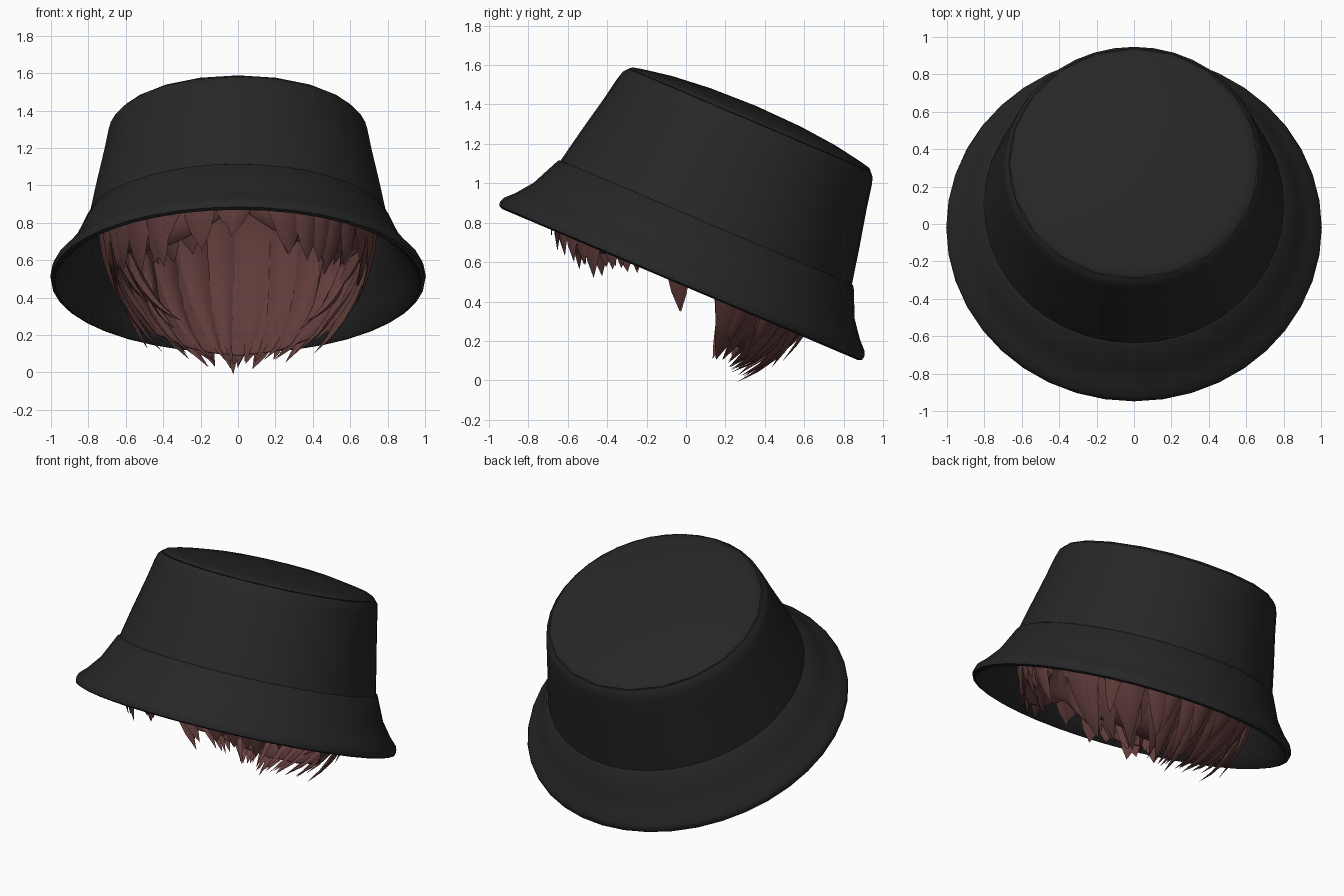
import bpy, bmesh, math, random
from mathutils import Vector

random.seed(4)
if "Cube" in bpy.data.objects:
    bpy.data.objects.remove(bpy.data.objects["Cube"])


def material(name, rgb):
    m = bpy.data.materials.new(name)
    m.use_nodes = True
    m.diffuse_color = (*rgb, 1)
    m.node_tree.nodes["Principled BSDF"].inputs["Base Color"].default_value = (*rgb, 1)
    return m


black = material("black cloth", (0.02, 0.02, 0.02))
brown = material("brown hair", (0.118, 0.046, 0.043))


def finish(bm, name, mat, angle):
    bmesh.ops.recalc_face_normals(bm, faces=bm.faces)
    me = bpy.data.meshes.new(name)
    bm.to_mesh(me)
    bm.free()
    me.materials.append(mat)
    ob = bpy.data.objects.new(name, me)
    bpy.context.collection.objects.link(ob)
    bpy.ops.object.select_all(action='DESELECT')
    ob.select_set(True)
    bpy.context.view_layer.objects.active = ob
    bpy.ops.object.shade_smooth_by_angle(angle=math.radians(angle))
    return ob


def lathe(name, profile, sides):
    """Spin a closed (radius, height) outline, then tip it backwards like a worn hat."""
    bm = bmesh.new()
    verts = [bm.verts.new((r, 0, h)) for r, h in profile]
    edges = [bm.edges.new((a, b)) for a, b in zip(verts, verts[1:] + verts[:1])]
    bmesh.ops.spin(bm, geom=verts + edges, cent=(0, 0, 0), axis=(0, 0, 1),
                   angle=math.tau, steps=sides, use_merge=True)
    bmesh.ops.remove_doubles(bm, verts=bm.verts, dist=0.0005)
    bmesh.ops.dissolve_degenerate(bm, edges=bm.edges, dist=0.0001)
    ob = finish(bm, name, black, 42)
    ob.rotation_euler.x = math.radians(-23)
    ob.location = (0, -0.023, 0.505)


# Hat: tapering crown stitched to a flared brim, and a slightly domed top panel
lathe("hat_body", [(0.645, 0.875), (0.668, 0.885), (0.688, 0.862), (0.7, 0.82), (0.723, 0.7),
                   (0.767, 0.5), (0.803, 0.322), (0.815, 0.316), (0.885, 0.165), (0.95, 0.08),
                   (0.995, 0.035), (1.004, 0.01), (1.0, -0.012), (0.98, -0.02), (0.96, -0.008),
                   (0.92, 0.05), (0.855, 0.145), (0.782, 0.3), (0.737, 0.5), (0.67, 0.82)], 40)
lathe("hat_top", [(0, 0.965), (0.25, 0.957), (0.45, 0.938), (0.6, 0.912), (0.652, 0.9),
                  (0.666, 0.888), (0.65, 0.872), (0.4, 0.905), (0, 0.935)], 20)


# Hair is laid over an egg-shaped head; turn 0 is the back, 180 the front
def head(turn, drop, scale=1.0):
    a, t = math.radians(turn), math.radians(drop)
    depth = 0.67 if drop < 90 else 0.78
    return Vector((0.72 * scale * math.sin(t) * math.sin(a),
                   0.03 + 0.7 * scale * math.sin(t) * math.cos(a),
                   0.78 + depth * scale * math.cos(t)))


HEM = [(0, 163), (35, 159), (68, 147), (78, 116), (88, 112), (97, 124), (106, 107),
       (130, 110), (150, 106), (165, 100), (180, 90)]


def hem(turn):
    """How far down the hair reaches at this turn around the head."""
    turn = abs((turn + 180) % 360 - 180)
    for (a, p), (b, q) in zip(HEM, HEM[1:]):
        if turn <= b:
            return p + (q - p) * (turn - a) / (b - a)


# Thin scalp layer beneath the locks
bm = bmesh.new()
rows, cols = 12, 48
grid = []
for j in range(cols):
    turn = 360 * j / cols
    end = hem(turn) - 9
    grid.append([bm.verts.new(head(turn, end * i / rows, 0.99)) for i in range(rows + 1)])
for j in range(cols):
    p, q = grid[j], grid[(j + 1) % cols]
    for i in range(rows):
        bm.faces.new((p[i], p[i + 1], q[i + 1], q[i]))
bmesh.ops.remove_doubles(bm, verts=bm.verts, dist=0.0005)
scalp = finish(bm, "hair_base", brown, 60)
thick = scalp.modifiers.new("thickness", 'SOLIDIFY')
thick.thickness = 0.012


def lock(bm, turn, start, end, width, sweep, base, lift, depth):
    """One broad, pointed lock with a rounded outer and inner side."""
    steps, rings = 10, []
    for i in range(steps):
        s = i / steps
        drop = start + (end - start) * s
        mid = turn + sweep * s * s
        w = width * (0.8 + 0.4 * s if s < 0.5 else (2 * (1 - s)) ** 0.6)
        k = base + lift * s * s
        d = depth * min(1, 2.5 * (1 - s))
        rings.append([bm.verts.new(head(mid + w * side, drop, k + d * out)) for side, out in
                      ((-1, -0.2), (-0.5, 0.7), (0.3, 1), (1, 0), (0.4, -0.8), (-0.4, -1))])
    tip = bm.verts.new(head(turn + sweep, end, base + lift))
    for p, q in zip(rings, rings[1:]):
        for c in range(6):
            d = (c + 1) % 6
            bm.faces.new((p[c], p[d], q[d], q[c]))
    for c in range(6):
        bm.faces.new((rings[-1][c], rings[-1][(c + 1) % 6], tip))
    bm.faces.new(rings[0])


def hair_layer(name, turns, start, width, base, lift, depth, shorten, sweep=9):
    """Locks at the given turns, mirrored to both sides of the head."""
    bm = bmesh.new()
    for side in (-1, 1):
        for turn in turns:
            end = hem(turn) - shorten * random.random()
            lock(bm, side * turn, start, end, width * random.uniform(0.85, 1.15),
                 random.uniform(-sweep, sweep), base, lift * random.uniform(0.5, 1.2), depth)
    finish(bm, name, brown, 40)


# Long locks at the back: strands lining the inside, layered ones outside
hair_layer("back_hair_lining", (7, 21, 35, 49, 63), 45, 8, 0.975, 0.0, 0.04, -2, 5)
hair_layer("back_hair_tips", (0, 14, 28, 42, 56, 69), 60, 11, 0.99, 0.0, 0.025, -1, 7)
hair_layer("back_hair_outer", (8, 23, 38, 53, 67), 60, 11, 1.0, 0.06, 0.04, 7)
hair_layer("back_hair_short", (0, 15, 30, 45, 60), 70, 9, 1.0, 0.1, 0.035, 22, 12)
# Small flicks curling inward behind the ears
hair_layer("inner_flicks", (46, 60, 74, 86), 85, 5, 0.97, -0.12, 0.04, 14, 14)
# Sides and fringe
hair_layer("side_hair", (78, 88, 97, 106), 45, 9, 1.0, 0.03, 0.035, 2, 3)
hair_layer("fringe", (114, 123, 132, 141, 151, 161, 174), 40, 10, 1.0, 0.02, 0.045, 4, 10)
hair_layer("fringe_inner", (108, 117, 126, 135, 144, 153), 50, 9, 0.97, -0.08, 0.045, 3, 14)
